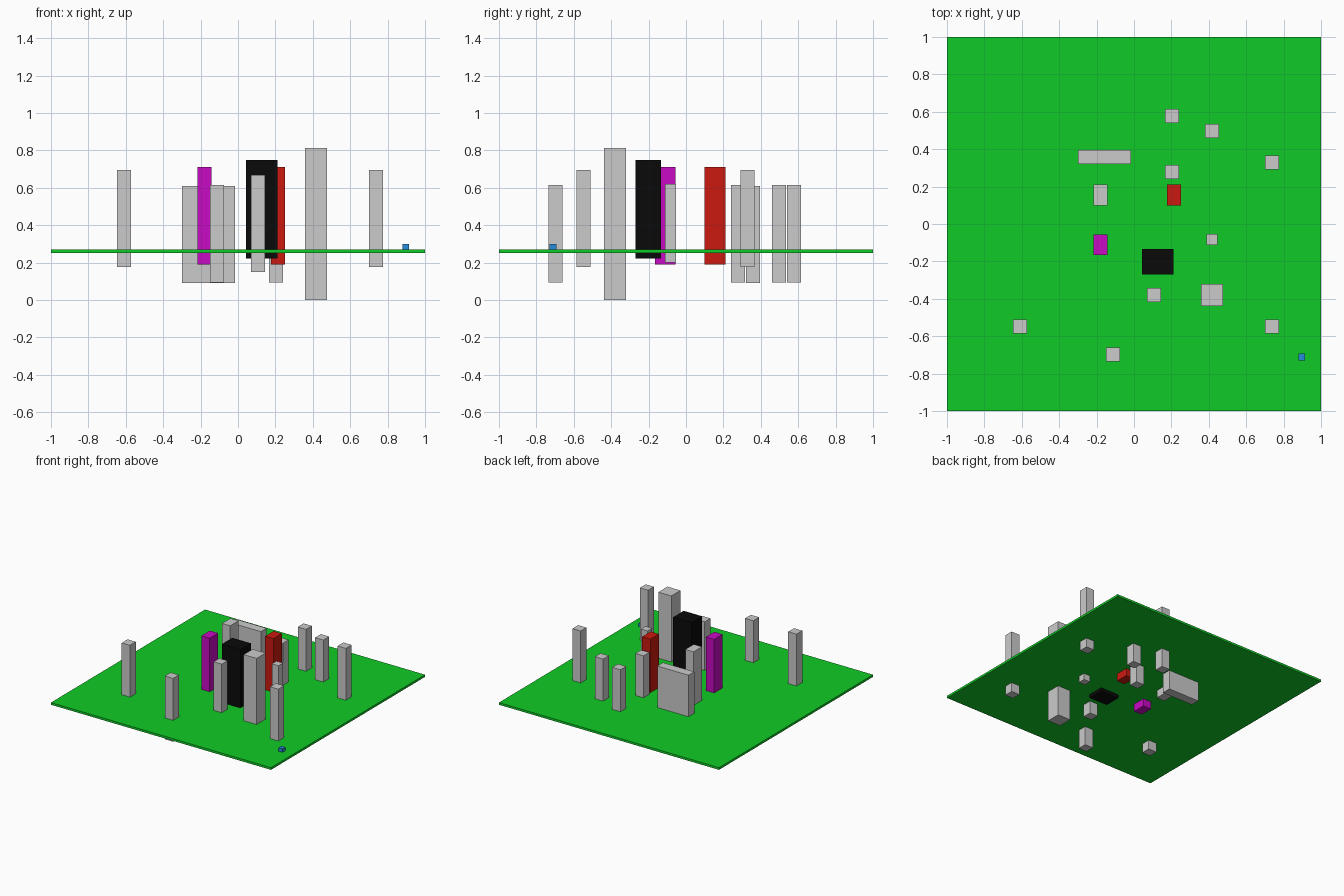
import bpy


def material(name, rgb):
    m = bpy.data.materials.new(name)
    m.diffuse_color = (*rgb, 1)
    return m


def box(name, center, size, z, mat=None):
    """Upright box from plan centre, plan size and (bottom, top) heights."""
    bpy.ops.mesh.primitive_cube_add(size=1, location=(*center, sum(z) / 2))
    o = bpy.context.object
    o.name = name
    o.scale = (*size, z[1] - z[0])
    bpy.ops.object.transform_apply(location=False, rotation=False, scale=True)
    if mat:
        o.data.materials.append(mat)
    return o


green = material("green", (0.005, 0.6, 0.02))
red = material("red", (0.6, 0.01, 0.005))
magenta = material("magenta", (0.58, 0.003, 0.55))
black = material("black", (0.003, 0.003, 0.003))
blue = material("blue", (0.02, 0.26, 0.7))

# Thin ground slab that every block passes through
box("ground_slab", (0, 0), (2, 2), (0.252, 0.27), green)

# Coloured blocks
box("red_block", (0.214, 0.155), (0.075, 0.11), (0.19, 0.71), red)
box("magenta_block", (-0.178, -0.112), (0.075, 0.11), (0.19, 0.71), magenta)
box("black_block", (0.126, -0.202), (0.168, 0.136), (0.223, 0.75), black)
box("blue_cube", (0.897, -0.712), (0.037, 0.037), (0.262, 0.299), blue)

# Large grey blocks
box("tall_tower", (0.417, -0.38), (0.118, 0.118), (0, 0.813))
box("long_block", (-0.158, 0.358), (0.284, 0.075), (0.091, 0.611))
box("deep_tower", (-0.178, 0.155), (0.075, 0.11), (0.19, 0.71))
box("slim_tower", (0.417, -0.083), (0.06, 0.06), (0.2, 0.62))

# Identical square towers sunk to different depths: x, y, bottom
for x, y, z in [
    (0.203, 0.577, 0.095),
    (0.417, 0.497, 0.095),
    (0.203, 0.277, 0.095),
    (-0.112, -0.698, 0.095),
    (0.738, 0.33, 0.176),
    (0.738, -0.547, 0.176),
    (-0.61, -0.547, 0.176),
    (0.107, -0.38, 0.149),
]:
    box("square_tower", (x, y), (0.075, 0.075), (z, z + 0.52))
